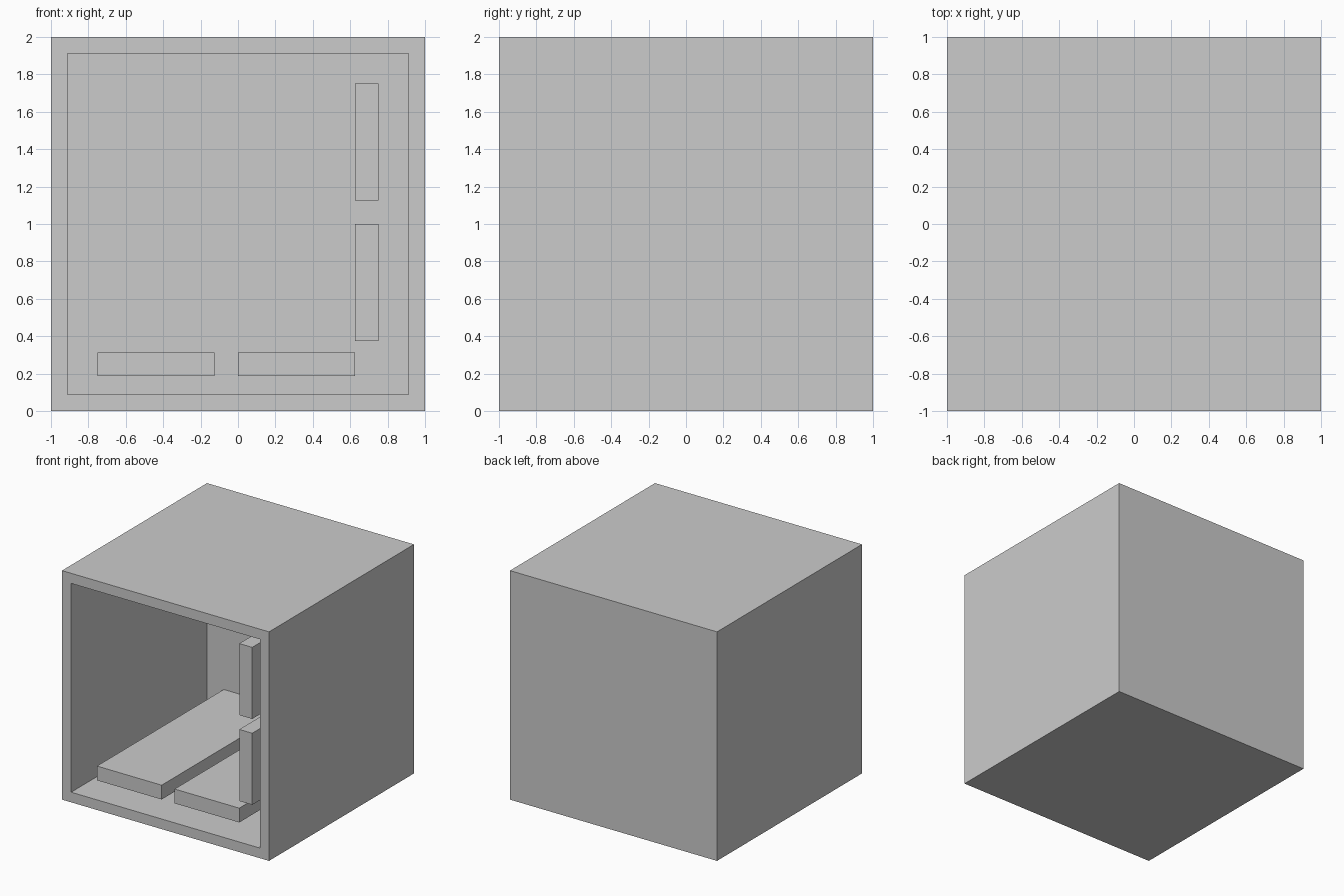
import bpy
import bmesh
from mathutils import Vector

if "Cube" in bpy.data.objects:
    bpy.data.objects.remove(bpy.data.objects["Cube"])

WALL = 0.125


def add_object(name, bm):
    bmesh.ops.recalc_face_normals(bm, faces=bm.faces)
    mesh = bpy.data.meshes.new(name)
    bm.to_mesh(mesh)
    bm.free()
    obj = bpy.data.objects.new(name, mesh)
    bpy.context.collection.objects.link(obj)
    return obj


def box_bmesh(lo, hi):
    lo, hi = Vector(lo), Vector(hi)
    bm = bmesh.new()
    bmesh.ops.create_cube(bm, size=1)
    bmesh.ops.scale(bm, vec=hi - lo, verts=bm.verts)
    bmesh.ops.translate(bm, vec=(lo + hi) / 2, verts=bm.verts)
    return bm


# Open-fronted cabinet: inset the front face, then push it back to the rear wall
bm = box_bmesh((-1, -1, 0), (1, 1, 2))
bm.normal_update()
front = min(bm.faces, key=lambda f: f.calc_center_median().y)
bmesh.ops.inset_region(bm, faces=[front], thickness=WALL)
pushed = bmesh.ops.extrude_face_region(bm, geom=[front])
bmesh.ops.translate(bm, vec=(0, 2 - WALL, 0),
                    verts=[v for v in pushed["geom"] if isinstance(v, bmesh.types.BMVert)])
if front.is_valid:
    bmesh.ops.delete(bm, geom=[front], context="FACES_ONLY")
add_object("cabinet", bm)

# Boards running from just inside the opening to the rear wall: (x range, z range)
boards = {
    "floor_board_left": ((-0.75, -0.125), (0.1875, 0.3125)),
    "floor_board_right": ((0, 0.625), (0.1875, 0.3125)),
    "side_board_lower": ((0.625, 0.75), (0.375, 1)),
    "side_board_upper": ((0.625, 0.75), (1.125, 1.75)),
}
for name, ((x0, x1), (z0, z1)) in boards.items():
    add_object(name, box_bmesh((x0, -1 + WALL, z0), (x1, 1 - WALL, z1)))
